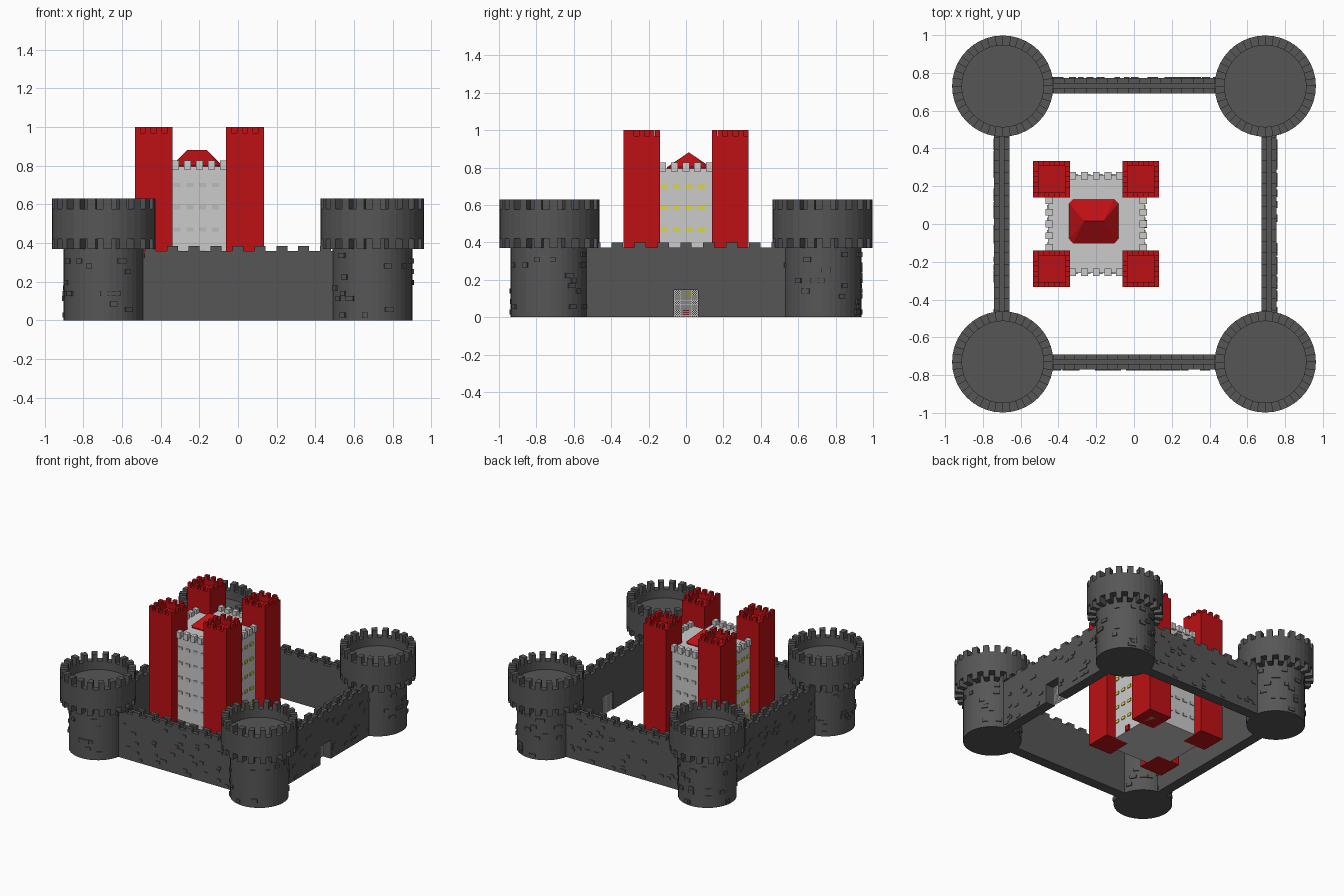
import bpy, bmesh, math, random
from mathutils import Matrix

if "Cube" in bpy.data.objects:
    bpy.data.objects.remove(bpy.data.objects["Cube"])

random.seed(4)


def material(name, rgb):
    m = bpy.data.materials.new(name)
    m.diffuse_color = (*rgb, 1)
    m.use_nodes = True
    m.node_tree.nodes["Principled BSDF"].inputs["Base Color"].default_value = m.diffuse_color
    return m


DARK = material("dark_stone", (0.093, 0.093, 0.093))
LIGHT = material("light_stone", (0.72, 0.72, 0.72))
GREY = material("window_grey", (0.5, 0.5, 0.5))
RED = material("red", (0.51, 0.005, 0.007))
YELLOW = material("yellow", (0.75, 0.68, 0.04))


def finish(bm, name, mat, loc=(0, 0, 0)):
    bmesh.ops.recalc_face_normals(bm, faces=bm.faces)
    me = bpy.data.meshes.new(name)
    bm.to_mesh(me)
    bm.free()
    me.materials.append(mat)
    ob = bpy.data.objects.new(name, me)
    ob.location = loc
    bpy.context.collection.objects.link(ob)
    return ob


def box(bm, x0, x1, y0, y1, z0, z1):
    m = Matrix.Translation(((x0 + x1) / 2, (y0 + y1) / 2, (z0 + z1) / 2))
    bmesh.ops.create_cube(bm, size=1, matrix=m @ Matrix.Diagonal((abs(x1 - x0), abs(y1 - y0), z1 - z0, 1)))


def lathe(bm, profile, steps=40):
    vs = [bm.verts.new((r, 0, z)) for r, z in profile]
    es = [bm.edges.new(p) for p in zip(vs, vs[1:])]
    bmesh.ops.spin(bm, geom=vs + es, cent=(0, 0, 0), axis=(0, 0, 1), angle=math.tau, steps=steps)
    bmesh.ops.remove_doubles(bm, verts=bm.verts, dist=1e-5)


def wedge(bm, r0, r1, a, width, z0, z1):
    """Block following a ring, from angle a over the given angular width."""
    rings = [[bm.verts.new((r * math.cos(t), r * math.sin(t), z))
              for r, t in ((r0, a), (r1, a), (r1, a + width), (r0, a + width))] for z in (z0, z1)]
    bm.faces.new(rings[0])
    bm.faces.new(rings[1])
    for i in range(4):
        j = (i + 1) % 4
        bm.faces.new((rings[0][i], rings[0][j], rings[1][j], rings[1][i]))


# Round corner towers with corbels, merlons and protruding stones
STEP = math.tau / 40
for sx in (-1, 1):
    for sy in (-1, 1):
        bm = bmesh.new()
        lathe(bm, [(0, 0), (0.207, 0), (0.207, 0.42), (0.268, 0.42), (0.268, 0.575),
                   (0.216, 0.575), (0.216, 0.51), (0, 0.51)])
        for i in range(20):
            wedge(bm, 0.216, 0.268, 2 * i * STEP, STEP, 0.575, 0.63)
            wedge(bm, 0.205, 0.268, 2 * i * STEP, STEP, 0.37, 0.42)
        for i in range(36):
            z = 0.015 + 0.028 * random.randrange(12)
            wedge(bm, 0.2, 0.215, random.random() * math.tau, random.uniform(0.14, 0.24), z, z + 0.026)
        finish(bm, "corner_tower", DARK, (sx * 0.695, sy * 0.73, 0))


def curtain_wall(name, length, crest, gate, loc, angle):
    """Wall along local x, outer side facing local -y."""
    bm = bmesh.new()
    h, t = length / 2, 0.04
    if gate:
        box(bm, -h, -0.065, -t, t, 0, 0.325)
        box(bm, 0.065, h, -t, t, 0, 0.325)
        box(bm, -0.065, 0.065, -t, t, 0.145, 0.325)
    else:
        box(bm, -h, h, -t, t, 0, 0.325)
    # parapets on both edges, with merlons
    for y0, y1 in ((-t, -0.012), (0.012, t)):
        box(bm, -h, h, y0, y1, 0.325, crest - 0.027)
        n = 9
        pitch = length / n
        for i in range(n):
            x = -h + (i + 0.5) * pitch
            box(bm, x - pitch / 4, x + pitch / 4, y0, y1, crest - 0.027, crest)
    # protruding stones on the outer face
    for i in range(36):
        x = random.uniform(-h + 0.04, h - 0.04)
        z = 0.015 + 0.024 * random.randrange(13)
        if gate and abs(x) < 0.09 and z < 0.16:
            continue
        w = random.uniform(0.012, 0.02)
        box(bm, x - w, x + w, -t - 0.005, -t + 0.005, z, z + 0.02)
    finish(bm, name, DARK, loc).rotation_euler.z = angle


curtain_wall("front_wall", 1.02, 0.385, False, (0, -0.73, 0), 0)
curtain_wall("back_wall", 1.02, 0.385, False, (0, 0.732, 0), math.pi)
curtain_wall("gate_wall", 1.1, 0.40, True, (0.715, 0, 0), math.pi / 2)
curtain_wall("left_wall", 1.1, 0.40, False, (-0.7, 0, 0), -math.pi / 2)

# Portcullis lattice in the gateway
bm = bmesh.new()
for i in range(12):
    y = -0.0615 + i * 0.0112
    box(bm, 0.682, 0.688, y - 0.003, y + 0.003, 0, 0.145)
    z = 0.008 + i * 0.0118
    box(bm, 0.682, 0.688, -0.065, 0.065, z - 0.003, z + 0.003)
finish(bm, "portcullis", LIGHT)

# Central keep: everything below is local to its centre
KEEP = (-0.2, 0, 0)
bm = bmesh.new()
box(bm, -0.255, 0.255, -0.26, 0.26, 0, 0.795)
for k in range(5):
    c = -0.124 + k * 0.062
    for s in (-1, 1):
        box(bm, c - 0.018, c + 0.018, s * 0.235, s * 0.275, 0.78, 0.828)
        box(bm, s * 0.23, s * 0.268, c - 0.018, c + 0.018, 0.78, 0.828)
finish(bm, "keep_body", LIGHT, KEEP)

# Rows of windows: plain on front and back, lit on the sides
plain, lit = bmesh.new(), bmesh.new()
for row in range(6):
    z = 0.125 + row * 0.115
    for col in range(4):
        c = -0.115 + col * 0.066
        for s in (-1, 1):
            box(plain, c - 0.018, c + 0.018, s * 0.255, s * 0.266, z - 0.011, z + 0.011)
            box(lit, s * 0.25, s * 0.261, c - 0.018, c + 0.018, z - 0.011, z + 0.011)
finish(plain, "plain_windows", GREY, KEEP)
finish(lit, "lit_windows", YELLOW, KEEP)

# Keep door
bm = bmesh.new()
box(bm, 0.25, 0.268, -0.02, 0.02, 0, 0.04)
finish(bm, "keep_door", RED, KEEP)

# Square red towers at the keep corners, hollow tops with merlons
# (merlons on opposite sides are staggered)
H, IN = 0.0975, 0.07
CELL = 2 * H / 7
for sx in (-1, 1):
    for sy in (-1, 1):
        bm = bmesh.new()
        box(bm, -H, H, -H, H, 0, 0.93)
        for s in (-1, 1):
            box(bm, -H, H, s * IN, s * H, 0.93, 0.97)
            box(bm, s * IN, s * H, -IN, IN, 0.93, 0.97)
            for i in range(0 if s < 0 else 1, 7, 2):
                a = -H + i * CELL
                box(bm, a, a + CELL, s * IN, s * H, 0.97, 1.0)
                if 0 < i < 6:
                    box(bm, s * IN, s * H, a, a + CELL, 0.97, 1.0)
        finish(bm, "keep_tower", RED, (KEEP[0] + sx * 0.236, sy * 0.237, 0))

# Hipped red roof: clipped-corner base rising to a short ridge
bm = bmesh.new()
for x, y in ((0.13, 0.095), (0.11, 0.117)):
    for sx in (-1, 1):
        for sy in (-1, 1):
            for z in (0.79, 0.802):
                bm.verts.new((sx * x, sy * y, z))
for sx in (-1, 1):
    bm.verts.new((sx * 0.05, 0, 0.882))
bmesh.ops.convex_hull(bm, input=bm.verts)
finish(bm, "keep_roof", RED, (KEEP[0] - 0.013, 0.015, 0))
